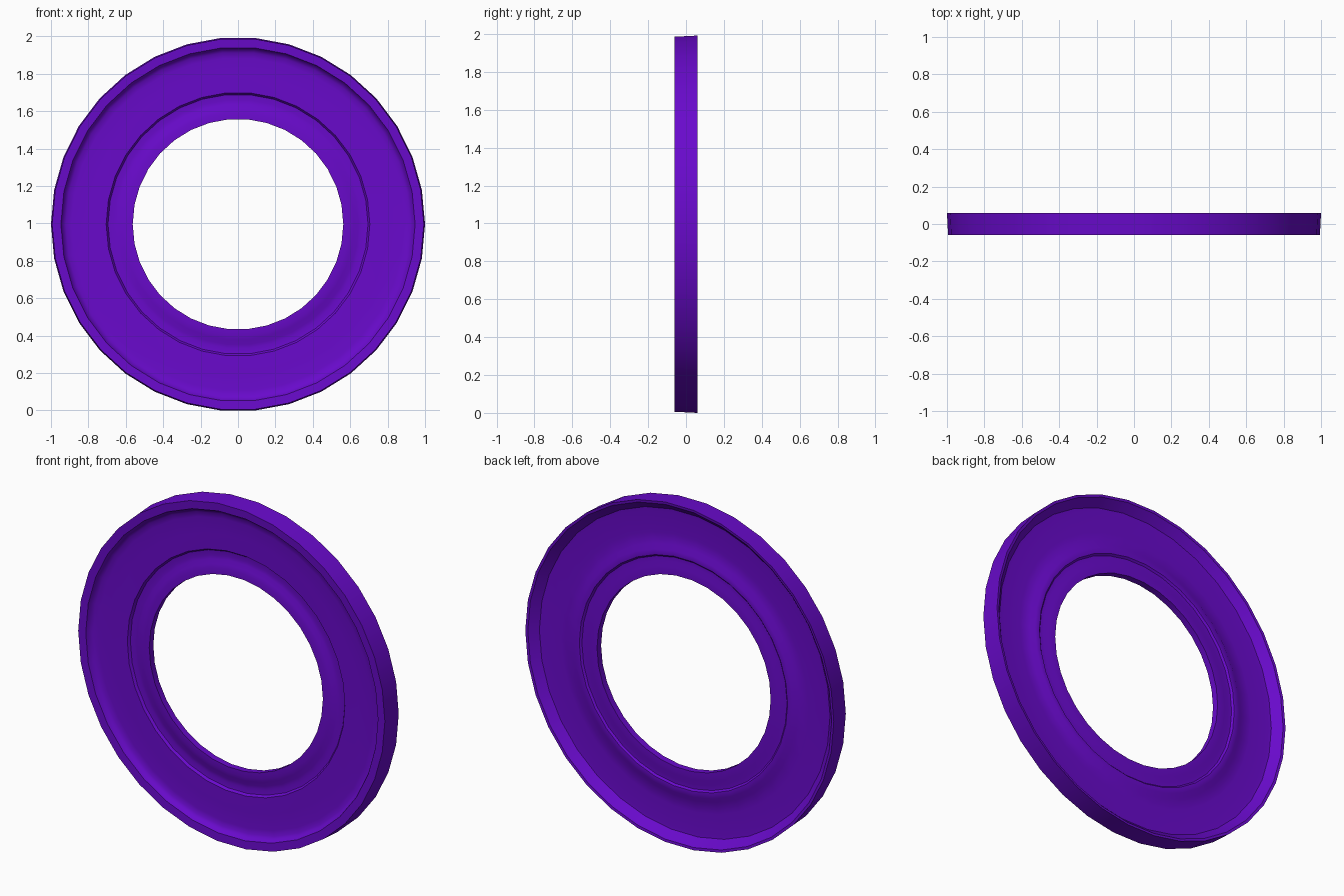
import bpy, bmesh, math

cube = bpy.data.objects.get("Cube")
if cube:
    bpy.data.objects.remove(cube, do_unlink=True)

SEGMENTS = 34
CENTRE_Z = math.cos(math.pi / SEGMENTS)  # lowest flat of the rim rests on z = 0

purple = bpy.data.materials.new("purple")
purple.use_nodes = True
colour = (0.14, 0.003, 0.60, 1.0)
purple.diffuse_color = colour
purple.node_tree.nodes["Principled BSDF"].inputs["Base Color"].default_value = colour


def lathe(name, profile):
    """Revolve a closed (radius, y) profile around the y axis."""
    bm = bmesh.new()
    rings = []
    for i in range(SEGMENTS):
        a = 2 * math.pi * i / SEGMENTS
        rings.append([bm.verts.new((r * math.cos(a), y, r * math.sin(a)))
                      for r, y in profile])
    n = len(profile)
    for i, ring in enumerate(rings):
        nxt = rings[(i + 1) % SEGMENTS]
        for j in range(n):
            k = (j + 1) % n
            bm.faces.new((ring[j], ring[k], nxt[k], nxt[j]))
    bmesh.ops.recalc_face_normals(bm, faces=bm.faces)
    mesh = bpy.data.meshes.new(name)
    bm.to_mesh(mesh)
    bm.free()
    obj = bpy.data.objects.new(name, mesh)
    bpy.context.collection.objects.link(obj)
    obj.location.z = CENTRE_Z
    mesh.materials.append(purple)
    bpy.ops.object.select_all(action='DESELECT')
    obj.select_set(True)
    bpy.context.view_layer.objects.active = obj
    bpy.ops.object.shade_smooth_by_angle(angle=math.radians(35))
    return obj


# Front: raised rim lip, recessed web, stepped groove, hub swelling to the hole
front = [(0.994, -0.06), (0.947, -0.057), (0.938, -0.037), (0.92, -0.025),
         (0.89, -0.021), (0.80, -0.02), (0.705, -0.018), (0.695, -0.004),
         (0.665, -0.001), (0.645, -0.004), (0.62, -0.012), (0.595, -0.017),
         (0.563, -0.018)]
# Back: hub face, shallow groove, raised bead, web, flared rim
back = [(0.563, 0.02), (0.61, 0.02), (0.64, 0.014), (0.665, 0.014),
        (0.675, 0.024), (0.708, 0.026), (0.735, 0.01), (0.80, 0.01),
        (0.92, 0.01), (0.942, 0.012), (0.985, 0.058), (1.0, 0.06)]

lathe("ring_disc", front + back)
